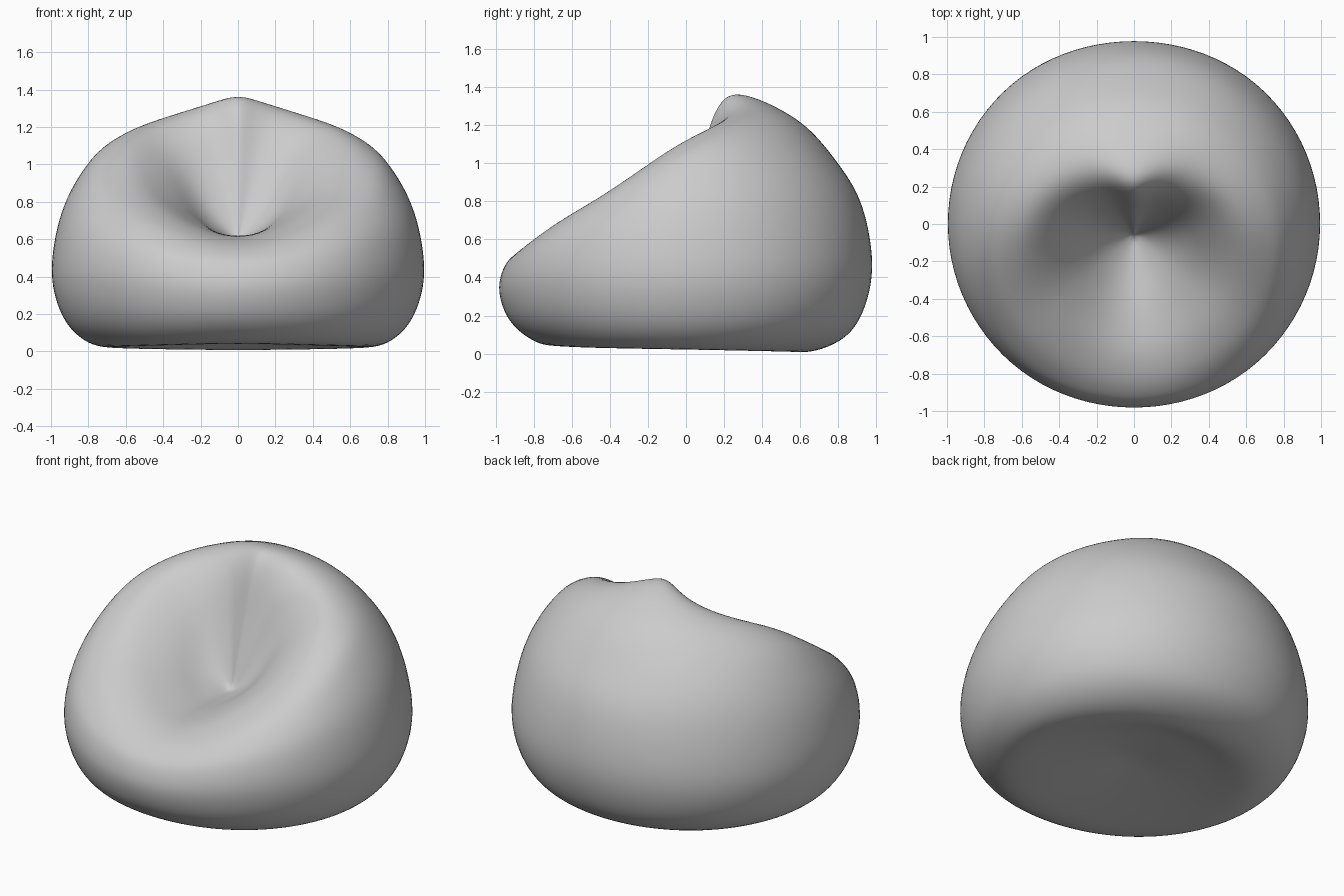
import bpy, bmesh, math

if "Cube" in bpy.data.objects:
    bpy.data.objects.remove(bpy.data.objects["Cube"])

# Radial profiles (radius, height) from underside, up the outside, over the rim, into the seat
front = [(.40, .06), (.70, .04), (.84, .09), (.94, .19), (.985, .33), (.96, .45), (.90, .52),
         (.80, .575), (.66, .61), (.44, .615), (.20, .60)]
front_side = [(.40, .055), (.70, .03), (.85, .085), (.95, .21), (.995, .39), (.97, .56), (.90, .675),
              (.79, .76), (.62, .80), (.40, .75), (.19, .65)]
side = [(.40, .055), (.70, .02), (.86, .085), (.96, .23), (1.0, .45), (.945, .75), (.82, .98),
        (.70, 1.085), (.54, 1.12), (.36, 1.0), (.17, .75)]
back_side = [(.40, .055), (.66, .01), (.85, .085), (.96, .24), (.998, .47), (.935, .78), (.81, 1.015),
             (.62, 1.205), (.40, 1.28), (.255, 1.19), (.14, .90)]
back = [(.40, .055), (.62, .005), (.83, .08), (.94, .24), (.982, .48), (.927, .78), (.80, 1.0),
        (.60, 1.22), (.31, 1.36), (.185, 1.30), (.11, .98)]
# Eight directions, mirrored left to right, anticlockwise from the right side
columns = [side, back_side, back, back_side, side, front_side, front, front_side]
BOTTOM, PIT, PIT_Y = .11, .59, -.06
SEG, SUB = 96, 7


def catmull(a, b, c, d, t):
    return tuple(.5 * (2 * q + (r - p) * t + (2 * p - 5 * q + 4 * r - s) * t * t
                       + (3 * q - p - 3 * r + s) * t ** 3)
                 for p, q, r, s in zip(a, b, c, d))


def profile_at(u):
    i, t = int(u), u - int(u)
    cols = [columns[(i + k) % 8] for k in (-1, 0, 1, 2)]
    return [catmull(*pts, t) for pts in zip(*cols)]


# Smooth skin: one fine profile per direction
bm = bmesh.new()
skin = []
for s in range(SEG):
    ang = math.tau * s / SEG
    pts = []
    for k, (r, z) in enumerate(profile_at(8 * s / SEG)):
        shift = PIT_Y * {10: .8, 9: .3}.get(k, 0)
        pts.append((r * math.cos(ang), r * math.sin(ang) + shift, z))
    pts = [(0, 0, BOTTOM)] + pts + [(0, PIT_Y, PIT)]
    ext = [pts[0]] + pts + [pts[-1]]
    fine = [catmull(*ext[i:i + 4], j / SUB)
            for i in range(len(pts) - 1) for j in range(SUB)]
    skin.append([bm.verts.new(p) for p in fine[1:]])

under = bm.verts.new((0, 0, BOTTOM))
pit = bm.verts.new((0, PIT_Y, PIT))
for s in range(SEG):
    a, b = skin[s], skin[(s + 1) % SEG]
    bm.faces.new((under, b[0], a[0]))
    bm.faces.new((pit, a[-1], b[-1]))
    for i in range(len(a) - 1):
        bm.faces.new((a[i], b[i], b[i + 1], a[i + 1]))
bmesh.ops.recalc_face_normals(bm, faces=bm.faces)

mesh = bpy.data.meshes.new("beanbag_seat")
bm.to_mesh(mesh)
bm.free()
for p in mesh.polygons:
    p.use_smooth = True
seat = bpy.data.objects.new("beanbag_seat", mesh)
bpy.context.collection.objects.link(seat)

# Gentle relaxing of the cushion surface
relax = seat.modifiers.new("relax", 'SMOOTH')
relax.factor = .5
relax.iterations = 12
